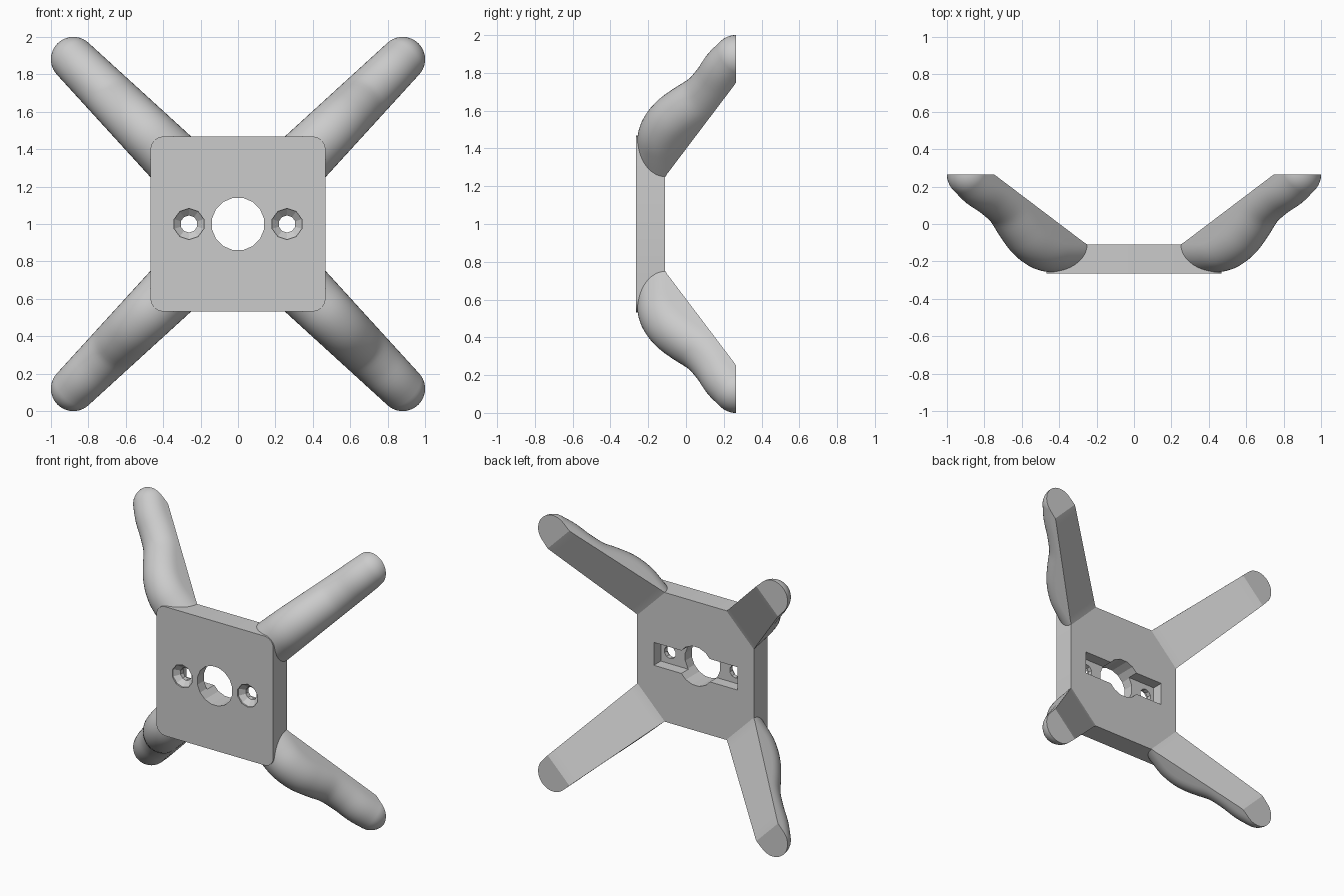
import bpy, bmesh, math
from mathutils import Vector

if "Cube" in bpy.data.objects:
    bpy.data.objects.remove(bpy.data.objects["Cube"], do_unlink=True)

grey = bpy.data.materials.new("light_grey")
grey.use_nodes = True
grey.diffuse_color = (0.6, 0.6, 0.6, 1)
grey.node_tree.nodes["Principled BSDF"].inputs["Base Color"].default_value = (0.6, 0.6, 0.6, 1)

FRONT, PLATE_BACK, BACK = -0.265, -0.11, 0.265
MID_Z = 1.0


def make_object(name, bm):
    bmesh.ops.recalc_face_normals(bm, faces=bm.faces)
    mesh = bpy.data.meshes.new(name)
    bm.to_mesh(mesh)
    bm.free()
    obj = bpy.data.objects.new(name, mesh)
    bpy.context.collection.objects.link(obj)
    mesh.materials.append(grey)
    return obj


def activate(obj):
    bpy.ops.object.select_all(action='DESELECT')
    obj.select_set(True)
    bpy.context.view_layer.objects.active = obj


def loft(name, rings):
    """Closed solid through equal rings of points."""
    bm = bmesh.new()
    loops = [[bm.verts.new(p) for p in ring] for ring in rings]
    n = len(loops[0])
    for a, b in zip(loops, loops[1:]):
        for i in range(n):
            bm.faces.new((a[i], a[(i + 1) % n], b[(i + 1) % n], b[i]))
    bm.faces.new(loops[0])
    bm.faces.new(loops[-1])
    bmesh.ops.remove_doubles(bm, verts=bm.verts, dist=0.0005)
    return make_object(name, bm)


def circle(x, y, r, sides):
    turn = math.tau / sides
    return [(x + r * math.cos((i + 0.5) * turn), y, MID_Z + r * math.sin((i + 0.5) * turn))
            for i in range(sides)]


def rounded_square(y, half, r):
    pts = []
    for k, (sx, sz) in enumerate([(1, 1), (-1, 1), (-1, -1), (1, -1)]):
        for j in range(7):
            a = math.pi / 2 * (k + j / 6)
            pts.append((sx * (half - r) + r * math.cos(a), y,
                        MID_Z + sz * (half - r) + r * math.sin(a)))
    return pts


def rectangle(y, hx, hz):
    return [(sx * hx, y, MID_Z + sz * hz) for sx, sz in [(1, 1), (-1, 1), (-1, -1), (1, -1)]]


# Square mounting plate with rounded corners
plate = loft("mounting_plate", [rounded_square(y, 0.468, 0.07) for y in (FRONT, PLATE_BACK)])

# Cutters: central hole, rear slot, two countersunk screw holes
cutters = [
    loft("centre_hole_cutter", [circle(0, y, 0.142, 16) for y in (-0.4, 0.1)]),
    loft("slot_cutter", [rectangle(y, 0.335, 0.083) for y in (-0.19, 0.1)]),
]
for side in (-1, 1):
    x = side * 0.262
    cutters.append(loft("screw_hole_cutter", [
        circle(x, -0.3, 0.083, 10), circle(x, -0.255, 0.083, 10),
        circle(x, -0.222, 0.046, 10), circle(x, -0.15, 0.046, 10)]))

for cutter in cutters:
    cutter.hide_render = True
    mod = plate.modifiers.new("cut", 'BOOLEAN')
    mod.operation = 'DIFFERENCE'
    mod.solver = 'EXACT'
    mod.object = cutter
    activate(plate)
    bpy.ops.object.modifier_apply(modifier=mod.name)
    bpy.data.objects.remove(cutter, do_unlink=True)

activate(plate)
bpy.ops.object.shade_smooth_by_angle(angle=math.radians(20))

# Arm centre line: distance from the middle along the diagonal, depth
PATH = [Vector(p) for p in [(0.505, -0.11), (0.6, -0.11), (0.68, -0.102), (0.77, -0.06),
                            (0.85, 0.01), (0.94, 0.1), (1.05, 0.163), (1.16, 0.21),
                            (1.245, 0.265)]]
SLANT_START, SLANT_END = 0.51, 1.18


def smooth_path(pts, steps):
    ext = [2 * pts[0] - pts[1]] + pts + [2 * pts[-1] - pts[-2]]
    out = []
    for a, b, c, d in zip(ext, ext[1:], ext[2:], ext[3:]):
        for i in range(steps):
            t = i / steps
            out.append(0.5 * (2 * b + (c - a) * t + (2 * a - 5 * b + 4 * c - d) * t * t
                              + (3 * b - a - 3 * c + d) * t ** 3))
    return out + [pts[-1]]


def back_depth(d):
    t = (d - SLANT_START) / (SLANT_END - SLANT_START)
    return min(BACK, PLATE_BACK + t * (BACK - PLATE_BACK))


def arm(name, sx, sz, segments=20):
    def place(d, w, y):
        s = math.sqrt(0.5)
        return (sx * (d - w) * s, y, MID_Z + sz * (d + w) * s)

    def ring(c, normal):
        # Half-round front with flat sides running to the sloped back
        r = 0.154 - 0.034 * (c.x - 0.505) / 0.74
        pts = []
        for i in range(segments + 1):
            a = math.pi * i / segments
            p = c + normal * (r * math.sin(a))
            pts.append(place(p.x, r * math.cos(a), p.y))
        y = max(back_depth(c.x), c.y)
        return pts + [place(c.x, -r, y), place(c.x, r, y)]

    line = smooth_path(PATH, 4)
    rings = []
    for i, c in enumerate(line):
        t = (line[min(i + 1, len(line) - 1)] - line[max(i - 1, 0)]).normalized()
        normal = Vector((t.y, -t.x))
        rings.append(ring(c, normal))
    # Rounded foot, turning the half ring into the flat back plane
    start = math.atan2(normal.y, normal.x)
    for k in range(1, 9):
        a = start * (1 - k / 8)
        rings.append(ring(line[-1], Vector((math.cos(a), math.sin(a)))))
    obj = loft(name, rings)
    activate(obj)
    bpy.ops.object.shade_smooth_by_angle(angle=math.radians(25))


for sx, xname in ((1, "left"), (-1, "right")):
    for sz, zname in ((1, "upper"), (-1, "lower")):
        arm(f"{zname}_{xname}_arm", sx, sz)
